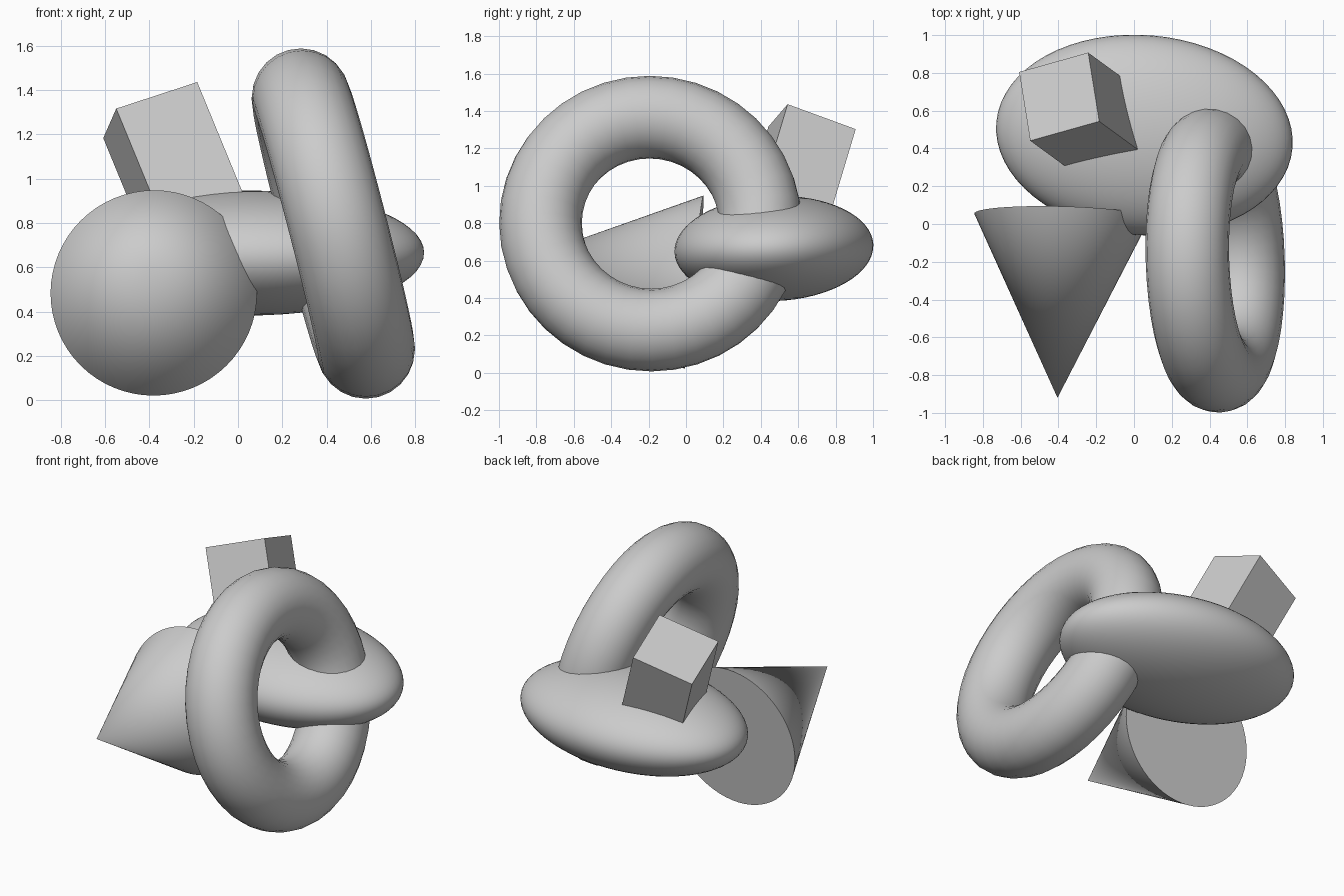
import bpy
import math
from mathutils import Matrix, Vector

cube = bpy.data.objects.get("Cube")
if cube:
    bpy.data.objects.remove(cube, do_unlink=True)

# One plain grey for every part
grey = bpy.data.materials.new("plain_grey")
grey.use_nodes = True
grey.diffuse_color = (0.6, 0.6, 0.6, 1)
grey.node_tree.nodes["Principled BSDF"].inputs["Base Color"].default_value = (0.6, 0.6, 0.6, 1)


def finish(name, location, rotation, scale=(1, 1, 1), smooth=True):
    """Name, place and colour the primitive that was just added."""
    obj = bpy.context.object
    obj.name = name
    obj.data.materials.append(grey)
    obj.matrix_world = Matrix.LocRotScale(Vector(location), rotation, Vector(scale))
    if smooth:
        bpy.ops.object.shade_smooth_by_angle(angle=math.radians(30))
    return obj


def aim(direction):
    """Rotation that turns local z to a direction."""
    return Vector(direction).to_track_quat("Z", "Y")


# Upright leaning ring
bpy.ops.mesh.primitive_torus_add(major_radius=0.588, minor_radius=0.221,
                                 major_segments=40, minor_segments=24)
finish("ring", (0.43, -0.19, 0.798), aim((0.967, 0.03, 0.25)))

# Flattened ellipsoid lying through the ring
bpy.ops.mesh.primitive_uv_sphere_add(radius=1, segments=64, ring_count=32)
turn = Matrix.Rotation(math.radians(-5), 3, "Z") @ Matrix.Rotation(math.radians(2.3), 3, "X")
finish("ellipsoid", (0.055, 0.47, 0.665), turn.to_quaternion(), (0.787, 0.53, 0.281))

# Cone pointing forward, its base touching the ellipsoid
apex, base = Vector((-0.405, -0.92, 0.59)), Vector((-0.38, 0.043, 0.485))
bpy.ops.mesh.primitive_cone_add(vertices=64, radius1=0.466, radius2=0,
                                depth=(apex - base).length)
finish("cone", (apex + base) / 2, aim(apex - base))

# Tilted block sunk into the top of the ellipsoid
side = Vector((0.367, 0.103, 0.12)).normalized()
up = side.cross(Vector((-0.052, 0.362, -0.13))).normalized()
axes = Matrix((side, up.cross(side), up)).transposed()
bpy.ops.mesh.primitive_cube_add(size=1)
finish("block", Vector((-0.396, 0.674, 1.31)) - up * 0.3, axes.to_quaternion(),
       (0.398, 0.392, 0.6), smooth=False)
